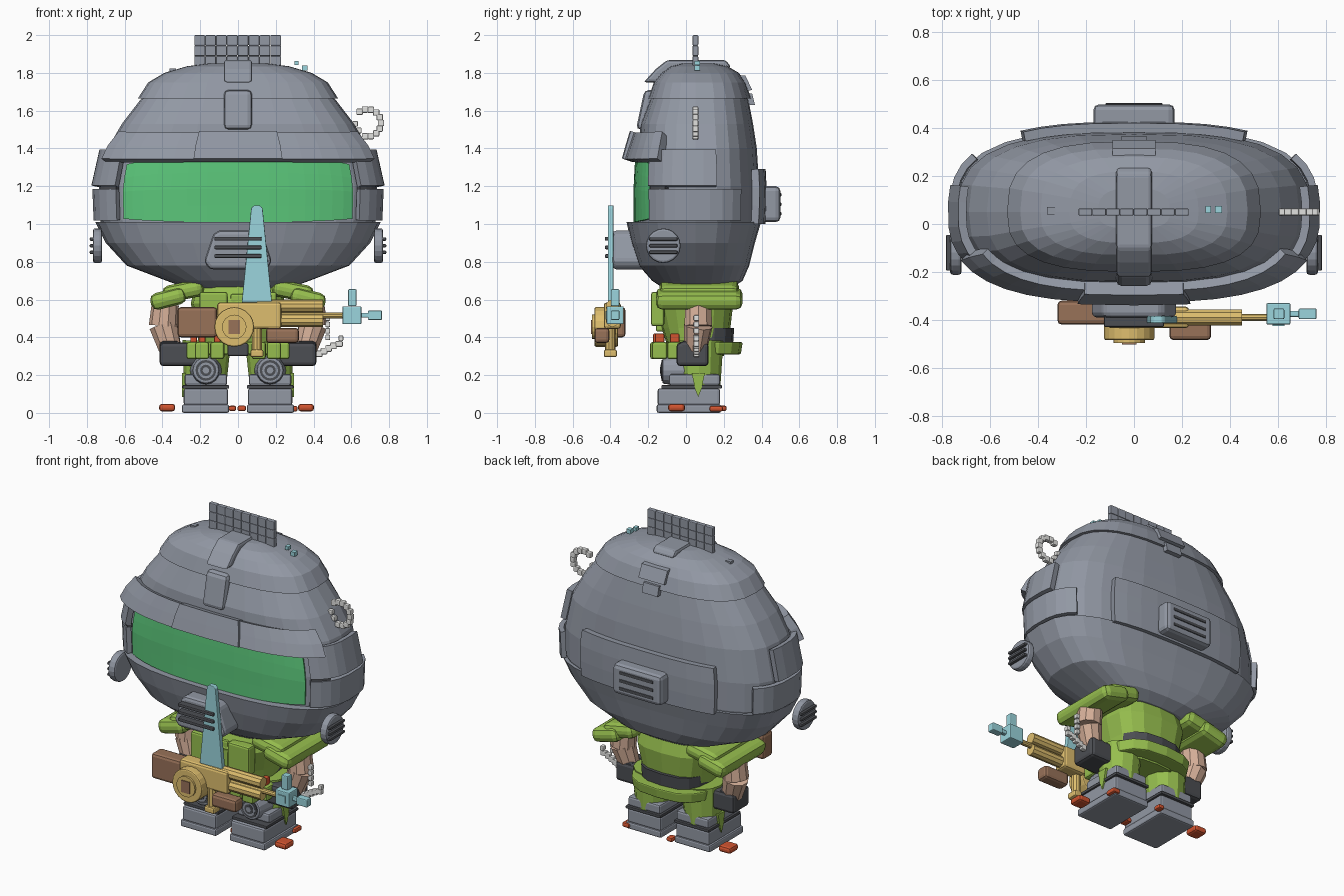
import bpy, bmesh, math
from math import sin, cos, radians
from mathutils import Vector, Matrix

old = bpy.data.objects.get("Cube")
if old:
    bpy.data.objects.remove(old, do_unlink=True)


def material(name, rgb):
    m = bpy.data.materials.new(name)
    m.use_nodes = True
    col = [((c / 255 + 0.055) / 1.055) ** 2.4 for c in rgb] + [1]
    m.diffuse_color = col
    m.node_tree.nodes["Principled BSDF"].inputs["Base Color"].default_value = col
    return m


grey = material("steel grey", (146, 152, 164))
dark = material("charcoal", (76, 78, 83))
visor = material("visor green", (91, 198, 122))
lime = material("uniform green", (150, 190, 78))
gold = material("gold", (222, 190, 110))
brown = material("brown", (152, 114, 89))
teal = material("pale teal", (155, 213, 221))
skin = material("skin", (214, 176, 153))
red = material("rust red", (210, 85, 48))
white = material("off white", (226, 226, 224))


def finish(name, bm, mat, bevel=0, solid=0):
    bmesh.ops.recalc_face_normals(bm, faces=bm.faces)
    me = bpy.data.meshes.new(name)
    bm.to_mesh(me)
    bm.free()
    ob = bpy.data.objects.new(name, me)
    bpy.context.collection.objects.link(ob)
    me.materials.append(mat)
    if solid:
        s = ob.modifiers.new("Thickness", "SOLIDIFY")
        s.thickness, s.offset = solid, 0
    if bevel:
        b = ob.modifiers.new("Bevel", "BEVEL")
        b.width, b.segments, b.limit_method = bevel, 2, "ANGLE"
    return ob


def boxes(name, mat, items, bevel=0.0, tilt=0.0):
    """One object of boxes, each (centre, size), tilted about y."""
    bm = bmesh.new()
    for c, s in items:
        m = Matrix.Translation(c) @ Matrix.Rotation(tilt, 4, "Y") @ Matrix.Diagonal((*s, 1))
        bmesh.ops.create_cube(bm, size=1, matrix=m)
    return finish(name, bm, mat, bevel)


def rod(name, mat, a, b, r0, r1=None, n=12, bevel=0):
    a, b = Vector(a), Vector(b)
    bm = bmesh.new()
    turn = (b - a).to_track_quat("Z", "Y").to_matrix().to_4x4()
    bmesh.ops.create_cone(bm, cap_ends=True, segments=n, radius1=r0, radius2=r1 or r0,
                          depth=(b - a).length, matrix=Matrix.Translation((a + b) / 2) @ turn)
    return finish(name, bm, mat, bevel)


def prism(name, mat, pts, lo, hi, axis="x", bevel=0):
    """Extrude a (y, z) outline along x, or an (x, z) outline along y."""
    bm = bmesh.new()
    ends = [[bm.verts.new((t, p, q) if axis == "x" else (p, t, q)) for p, q in pts] for t in (lo, hi)]
    bm.faces.new(ends[0])
    bm.faces.new(ends[1])
    for i in range(len(pts)):
        j = i - 1
        bm.faces.new((ends[0][j], ends[0][i], ends[1][i], ends[1][j]))
    return finish(name, bm, mat, bevel)


def oval(a, ring, off=0.0, e=2.8):
    z, ax, front, back = ring
    c, s = cos(a), sin(a)
    x = math.copysign(abs(c) ** (2 / e), c) * (ax + off)
    y = math.copysign(abs(s) ** (2 / e), s) * ((0.05 - front if s < 0 else back - 0.05) + off)
    return (x, 0.05 + y, z)


def loft(name, mat, rings, n=28, bevel=0):
    bm = bmesh.new()
    loops = [[bm.verts.new(oval(2 * math.pi * i / n, r)) for i in range(n)] for r in rings]
    for lo, hi in zip(loops, loops[1:]):
        for i in range(n):
            bm.faces.new((lo[i - 1], lo[i], hi[i], hi[i - 1]))
    bm.faces.new(loops[0])
    bm.faces.new(loops[-1])
    return finish(name, bm, mat, bevel)


# Helmet shell rings: height, half width, front y, back y
SHELL = [(0.66, .25, -.10, .22), (0.70, .36, -.17, .29), (0.78, .56, -.24, .33),
         (0.90, .68, -.27, .36), (1.02, .73, -.26, .385), (1.20, .735, -.262, .387),
         (1.40, .69, -.25, .375), (1.53, .615, -.24, .355), (1.66, .515, -.19, .33),
         (1.76, .42, -.13, .28)]


def shell_at(z):
    for p, q in zip(SHELL, SHELL[1:]):
        if z <= q[0]:
            t = (z - p[0]) / (q[0] - p[0])
            return [u + (v - u) * t for u, v in zip(p, q)]
    return SHELL[-1]


def plate(name, mat, a0, a1, z0, z1, off0, off1, solid, nu=8, nv=3, taper=0.0):
    """Curved plate that follows the helmet shell; its ends may taper in height."""
    bm = bmesh.new()
    grid = []
    for j in range(nv + 1):
        t = j / nv
        row = []
        for i in range(nu + 1):
            u = i / nu
            squeeze = taper * (2 * u - 1) ** 2
            ring = shell_at(z0 + squeeze * 0.4 + (z1 - z0 - squeeze * 1.4) * t)
            row.append(bm.verts.new(oval(radians(a0 + (a1 - a0) * u), ring, off0 + (off1 - off0) * t)))
        grid.append(row)
    for lo, hi in zip(grid, grid[1:]):
        for i in range(nu):
            bm.faces.new((lo[i], lo[i + 1], hi[i + 1], hi[i]))
    return finish(name, bm, mat, 0, solid)


# Helmet
loft("helmet_shell", grey, SHELL)
loft("helmet_jaw", grey, [(0.66, .27, -.12, .24), (0.70, .38, -.18, .30), (0.78, .59, -.25, .335),
                          (0.90, .70, -.29, .365), (1.01, .755, -.315, .397)])
loft("helmet_cap", grey, [(1.665, .53, -.20, .345), (1.75, .475, -.17, .315), (1.80, .39, -.13, .28),
                          (1.835, .27, -.08, .22), (1.85, .15, -.02, .15)])
plate("visor_glass", visor, -139, -41, 1.01, 1.36, 0.006, 0.006, 0.02, 14, 4, 0.045)
plate("visor_brow", grey, -156, -24, 1.335, 1.475, 0.05, 0.012, 0.05, 14, 2)
plate("brow_block", grey, -101, -79, 1.34, 1.485, 0.062, 0.03, 0.05, 2, 2)
plate("back_plate", grey, 59, 121, 1.0, 1.29, 0.02, 0.02, 0.04)
boxes("back_vent_box", grey, [((0, .45, 1.105), (.34, .10, .19))], 0.025)
boxes("back_vent_bars", dark, [((0, .495, 1.105 + k * .05), (.24, .02, .02)) for k in (-1, 0, 1)], 0.005)

# Crest ridge over the helmet
prism("crest_front", grey, [(-.265, 1.50), (-.22, 1.71), (-.12, 1.71), (-.15, 1.50)], -.075, .075, bevel=.025)
prism("crest_top", grey, [(-.225, 1.75), (-.16, 1.82), (-.10, 1.868), (.21, 1.868), (.24, 1.83), (-.05, 1.75)],
      -.075, .075, bevel=.015)
prism("crest_clip", grey, [(.27, 1.79), (.315, 1.785), (.35, 1.71), (.30, 1.70)], -.09, .09)
prism("crest_clip_lower", grey, [(.31, 1.69), (.35, 1.69), (.365, 1.63), (.32, 1.63)], -.055, .055)

for s, side in ((1, "left"), (-1, "right")):
    mid = 0 if s == 1 else 180
    plate(side + "_temple_upper", grey, mid - 38 * s, mid + 11 * s, 1.20, 1.39, 0.025, 0.025, 0.035, 6, 2)
    plate(side + "_temple_lower", grey, mid - 38 * s, mid + 33 * s, 1.02, 1.185, 0.02, 0.022, 0.03, 8, 2)
    plate(side + "_temple_latch", dark, mid - 37 * s, mid - 20 * s, 1.18, 1.205, 0.015, 0.015, 0.03, 3, 1)
    rod(side + "_ear_disc", grey, (s * .72, -.12, .885), (s * .768, -.12, .885), .092, n=20, bevel=.012)
    boxes(side + "_ear_bars", dark, [((s * .77, -.12, .885 + k * .035), (.03, .15, .018)) for k in (-1, 0, 1)], .006)

# Mouthpiece
prism("mouthpiece", grey, [(-.18, .80), (-.15, .76), (.15, .76), (.18, .80), (.13, .95), (.10, .965),
                           (-.10, .965), (-.13, .95)], -.39, -.2, "y", .02)
boxes("mouthpiece_bars", dark, [((0, -.405, .83 + k * .046), (.25, .05, .02)) for k in range(3)], .006)

# Roof panel, floating bits and bead hook
boxes("roof_panel", grey, [((-.203 + i * .0575, .05, 1.862 + k * .055), (.0572, .03, .0548))
                           for i in range(8) for k in range(3)], .005)
boxes("roof_nub", grey, [((-.345, .055, 1.808), (.035, .03, .03))])
boxes("roof_bits", teal, [((.31, .06, 1.852), (.022, .03, .022)), ((.353, .06, 1.826), (.028, .03, .026))])
hook = [((.685 + .072 * cos(a), .05, 1.535 + .072 * sin(a)), (.034, .03, .034))
        for a in [radians(-100 + 25 * k) for k in range(10)]]
boxes("bead_hook", white, hook + [((.62 + k * .02, .05, 1.53 - k * .035), (.03, .03, .03)) for k in range(2)], .006)

# Torso
loft("torso", lime, [(.30, .20, -.08, .20), (.45, .22, -.13, .235), (.58, .25, -.165, .25), (.70, .22, -.12, .22)], 16)
loft("belt", dark, [(.375, .21, -.09, .25), (.45, .215, -.09, .255)], 16)
loft("hip_ring", lime, [(.31, .26, -.10, .29), (.375, .27, -.11, .30)], 16, .008)
boxes("vest_panels", lime, [((s * .13, -.15, .55), (.15, .07, .18)) for s in (-1, 1)] +
      [((0, -.13, .53), (.08, .06, .2))], .012)
boxes("belt_buckle", dark, [((0, -.16, .335), (.11, .06, .07))], .01)

for s, side in ((1, "left"), (-1, "right")):
    # Arm
    boxes(side + "_shoulder_pad", lime, [((s * .29, .07, .645), (.22, .42, .09))], .035, s * .2)
    boxes(side + "_sleeve_roll", lime, [((s * .37, .07, .605), (.19, .46, .09))], .035, s * .25)
    rod(side + "_upper_arm", skin, (s * .385, .065, .575), (s * .395, .065, .46), .072, .077, 10)
    rod(side + "_forearm", skin, (s * .395, .065, .462), (s * .36, .05, .34), .077, .062, 10)
    boxes(side + "_glove", dark, [((s * .30, .035, .31), (.23, .17, .125)),
                                  ((s * .36, .04, .355), (.11, .15, .05))], .02)
    # Belt pouches
    pouches = ((.11, -.15), (.19, -.14), (.235, -.06))
    boxes(side + "_pouches", lime, [((s * x, y, .33), (.075, .08, .09)) for x, y in pouches], .012)
    boxes(side + "_pouch_caps", red, [((s * x, y, .395), (.035, .05, .05)) for x, y in pouches], .008)
    # Leg, knee and boot
    rod(side + "_leg", lime, (s * .175, .07, .14), (s * .165, .07, .38), .112, .128, 12)
    prism(side + "_trouser_tail", lime, [(.03, .21), (.10, .21), (.08, .12), (.065, .085), (.05, .12)],
          s * .27, s * .296)
    rod(side + "_knee_pad", grey, (s * .17, -.125, .225), (s * .17, .0, .225), .07, .085, 16, .008)
    for r, y in ((.055, -.13), (.03, -.135)):
        rod(side + "_knee_ring", dark, (s * .17, y, .225), (s * .17, y + .01, .225), r, n=16)
        rod(side + "_knee_stud", grey, (s * .17, y - .003, .225), (s * .17, y + .01, .225), r - .013, n=16)
    boxes(side + "_boot", grey, [((s * .17, .015, .085), (.235, .33, .09)), ((s * .17, .045, .175), (.225, .27, .06))], .012)
    boxes(side + "_boot_sole", grey, [((s * .172, .015, .0225), (.25, .34, .045))], .01)
    boxes(side + "_boot_trim", dark, [((s * .17, .03, .138), (.245, .32, .018))], .004)

# Scattered foot lights
boxes("large_foot_lights", red, [((.36, -.05, .028), (.085, .09, .04)), ((-.375, .11, .028), (.085, .09, .04))], .015)
boxes("small_foot_lights", red, [((.29, .16, .022), (.05, .07, .03)), ((.02, -.05, .024), (.045, .06, .03)),
                                 ((-.03, .19, .024), (.04, .05, .028))], .01)

# Bead chain by the left hand
boxes("hand_chain", white, [((.545, .055, .395), (.025, .03, .03)), ((.535, .055, .365), (.04, .03, .03))] +
      [((.505 - k * .025, .055, .355 - k * .014), (.035, .03, .035)) for k in range(4)] +
      [((.475, .055, .40 + k * .034), (.025, .03, .03)) for k in range(4)], .006)

# Weapon
boxes("weapon_stock", brown, [((-.215, -.37, .48), (.21, .10, .16))], .018)
boxes("weapon_body", gold, [((.06, -.39, .515), (.34, .09, .14))], .015)
for z, r, x in ((.565, .035, .45), (.49, .035, .45), (.515, .016, .6)):
    rod("weapon_tube", gold, (.1, -.39, z), (x, -.39, z), r, n=10)
rod("weapon_drum", gold, (-.02, -.485, .455), (-.02, -.36, .455), .105, n=20, bevel=.008)
rod("weapon_drum_hub", gold, (-.02, -.497, .455), (-.02, -.47, .455), .065, n=16)
boxes("weapon_drum_plate", brown, [((-.02, -.498, .455), (.06, .009, .075))])
boxes("weapon_foregrip", brown, [((.235, -.445, .41), (.175, .08, .08))], .018)
rod("weapon_grip", gold, (.10, -.40, .46), (.10, -.40, .32), .028, n=10)
boxes("weapon_grip_end", gold, [((.10, -.40, .315), (.07, .07, .04))], .01)
prism("weapon_blade", teal, [(.02, .585), (.18, .585), (.13, 1.085), (.115, 1.098), (.085, 1.098), (.07, 1.085)],
      -.414, -.384, "y", .004)
boxes("muzzle_block", teal, [((.603, -.375, .517), (.10, .09, .095)), ((.605, -.375, .61), (.045, .045, .09)),
                             ((.67, -.375, .517), (.05, .025, .025)), ((.725, -.375, .517), (.075, .045, .05))], .006)
boxes("muzzle_inset", teal, [((.603, -.422, .517), (.05, .008, .045))])
